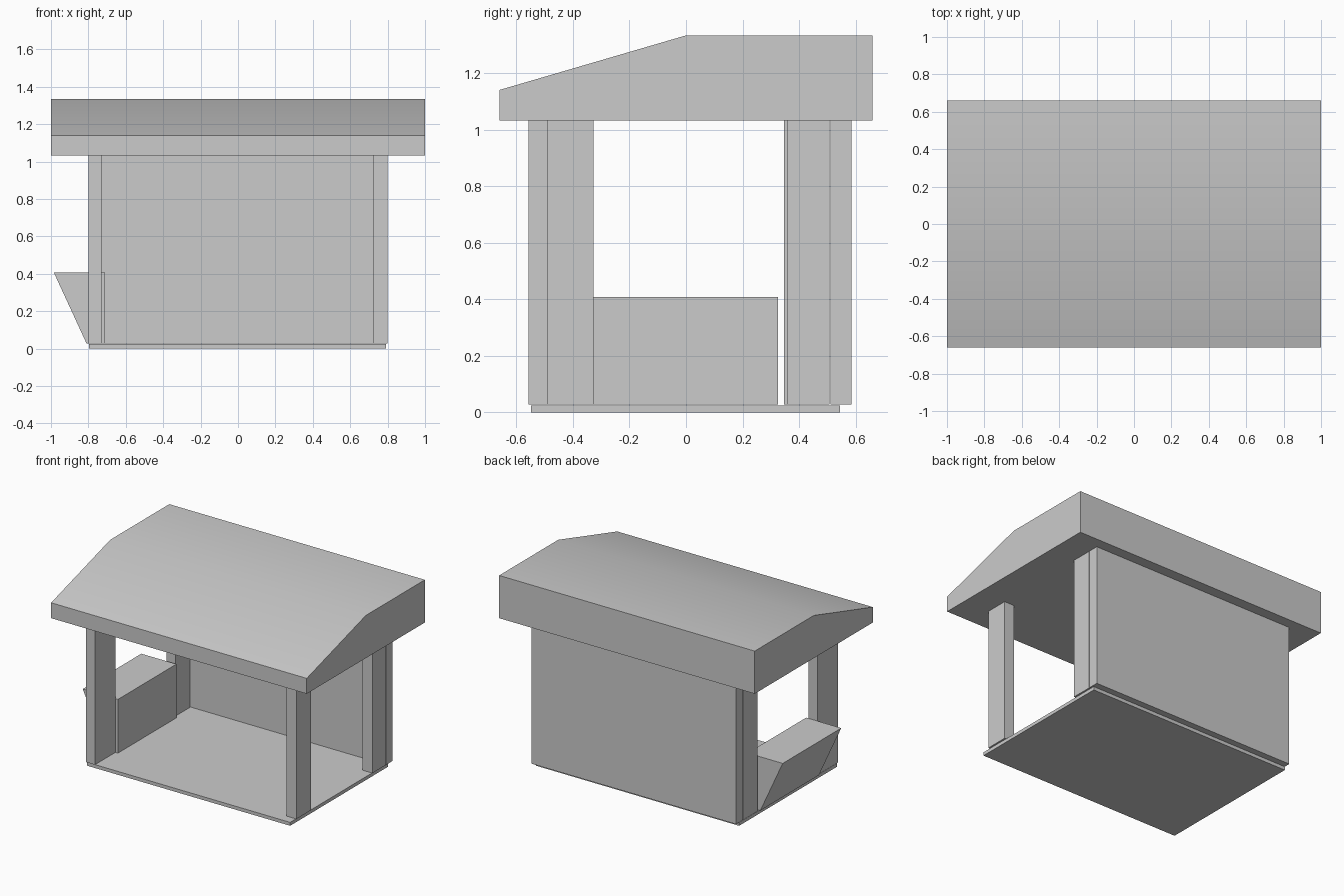
import bpy, math

if "Cube" in bpy.data.objects:
    bpy.data.objects.remove(bpy.data.objects["Cube"])


def mesh_object(name, verts, faces):
    me = bpy.data.meshes.new(name)
    me.from_pydata(verts, [], faces)
    me.update()
    ob = bpy.data.objects.new(name, me)
    bpy.context.collection.objects.link(ob)
    return ob


def prism(name, profile, place, lo, hi):
    """Extrude a 2D profile between lo and hi; place maps (a, b, t) to xyz."""
    n = len(profile)
    verts = [place(a, b, t) for t in (lo, hi) for a, b in profile]
    faces = [tuple(range(n))[::-1], tuple(range(n, 2 * n))]
    faces += [(i, (i + 1) % n, n + (i + 1) % n, n + i) for i in range(n)]
    return mesh_object(name, verts, faces)


def box(name, x0, x1, y0, y1, z0, z1):
    return prism(name, [(x0, y0), (x1, y0), (x1, y1), (x0, y1)],
                 lambda a, b, t: (a, b, t), z0, z1)


BASE, EAVE = 0.028, 1.032

# Floor slab and back wall
box("floor", -0.797, 0.792, -0.548, 0.545, 0, 0.024)
box("back_wall", -0.8, 0.8, 0.512, 0.585, BASE, EAVE)

# Corner posts, slightly uneven in depth
for name, x0, x1, y0, y1 in (
        ("front_left_post", -0.8, -0.73, -0.557, -0.328),
        ("front_right_post", 0.722, 0.8, -0.49, -0.328),
        ("back_left_post", -0.8, -0.73, 0.346, 0.506),
        ("back_right_post", 0.722, 0.8, 0.36, 0.508)):
    box(name, x0, x1, y0, y1, BASE, EAVE)

# Side counter with an outward-sloping face
prism("side_counter",
      [(-0.71, BASE), (-0.71, 0.408), (-0.985, 0.408), (-0.81, BASE)],
      lambda a, b, t: (a, t, b), -0.328, 0.326)

# Roof: flat at the back, sloping to the front
roof = prism("roof",
             [(-0.66, EAVE), (0.66, EAVE), (0.66, 1.334), (0, 1.334), (-0.66, 1.141)],
             lambda a, b, t: (t, a, b), -1, 1)

# Soft shading over the shallow roof bend
bpy.ops.object.select_all(action='DESELECT')
roof.select_set(True)
bpy.context.view_layer.objects.active = roof
bpy.ops.object.shade_smooth_by_angle(angle=math.radians(30))
